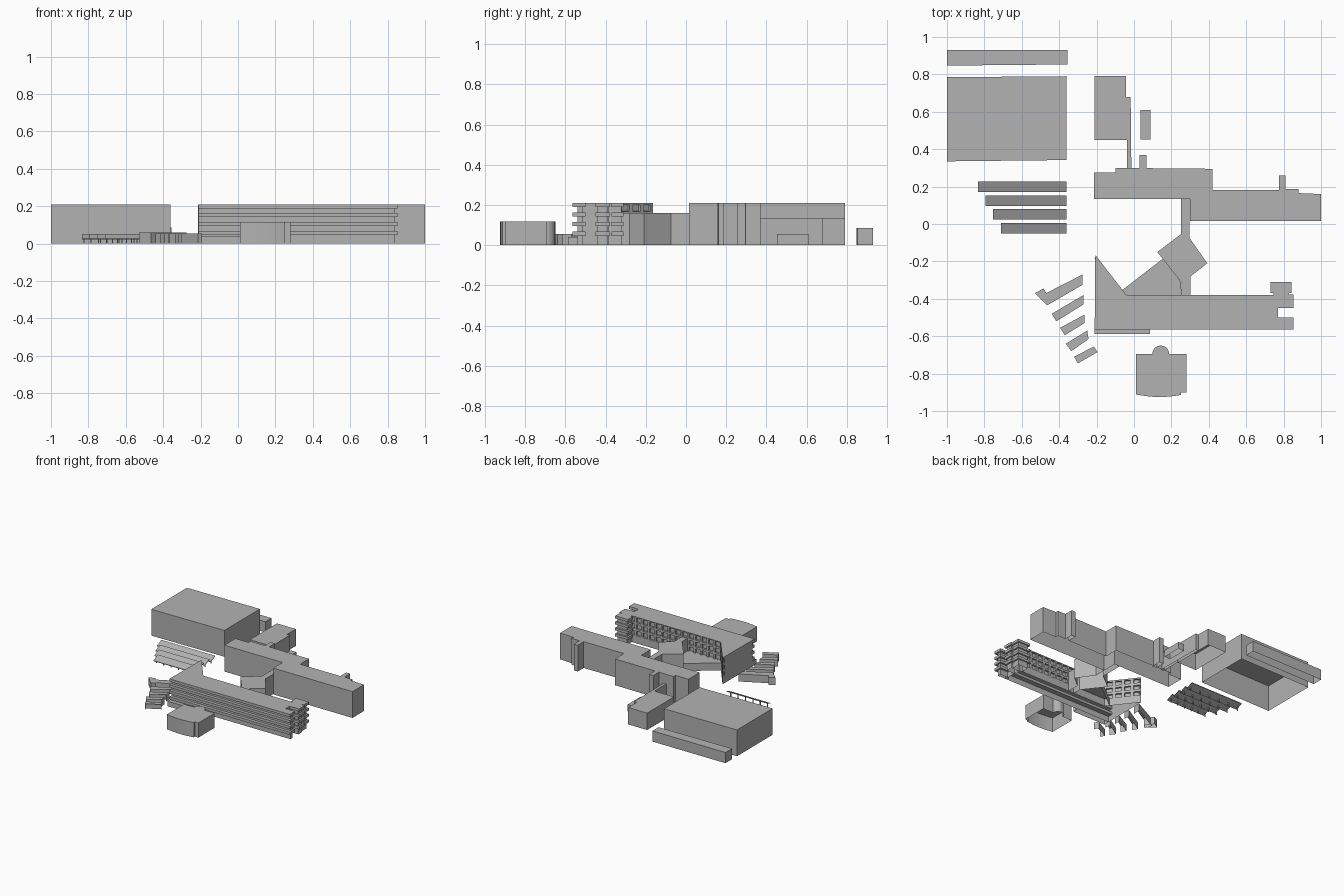
import bpy, bmesh, math
from mathutils import Vector

if "Cube" in bpy.data.objects:
    bpy.data.objects.remove(bpy.data.objects["Cube"])

# Dark grey shared by every part
grey = bpy.data.materials.new("dark_grey")
grey.diffuse_color = (0.45, 0.45, 0.45, 1)
grey.use_nodes = True
grey.node_tree.nodes["Principled BSDF"].inputs["Base Color"].default_value = grey.diffuse_color


def finish(name, bm):
    mesh = bpy.data.meshes.new(name)
    bm.to_mesh(mesh)
    bm.free()
    mesh.materials.append(grey)
    ob = bpy.data.objects.new(name, mesh)
    bpy.context.collection.objects.link(ob)
    return ob


def prism(name, pts, h, z=0.0, skip=(), bottom=False):
    """Extruded counter-clockwise outline; hollow underneath unless bottom is set."""
    bm = bmesh.new()
    lo = [bm.verts.new((x, y, z)) for x, y in pts]
    hi = [bm.verts.new((x, y, h)) for x, y in pts]
    n = len(pts)
    for i in range(n):
        if i not in skip:
            j = (i + 1) % n
            bm.faces.new((lo[i], lo[j], hi[j], hi[i]))
    bm.faces.new(hi)
    if bottom:
        bm.faces.new(lo[::-1])
    return finish(name, bm)


def rect(x0, x1, y0, y1):
    return [(x0, y0), (x1, y0), (x1, y1), (x0, y1)]


def window_wall(name, a, b, cols, rows, h, frame):
    """Wall from a to b; every floor above the lowest has recessed windows."""
    bm = bmesh.new()
    a, b = Vector((*a, 0)), Vector((*b, 0))
    grid = [[bm.verts.new(a.lerp(b, c / cols) + Vector((0, 0, h * r / rows)))
             for c in range(cols + 1)] for r in range(rows + 1)]
    faces = [bm.faces.new((grid[r][c], grid[r][c + 1], grid[r + 1][c + 1], grid[r + 1][c]))
             for r in range(rows) for c in range(cols)]
    bm.normal_update()
    faces = faces[cols:]
    bmesh.ops.inset_individual(bm, faces=faces, thickness=frame)
    bm.normal_update()
    bmesh.ops.inset_individual(bm, faces=faces, thickness=0.0005, depth=-0.014)
    return finish(name, bm)


H = 0.21

# Large hall and long low block behind it
prism("large_hall", [(-1, 0.335), (-0.36, 0.342), (-0.36, 0.79), (-1, 0.785)], H)
prism("rear_strip", [(-1, 0.847), (-0.355, 0.853), (-0.355, 0.93), (-1, 0.93)], 0.085)

# Annexes behind the north wing
prism("annex", rect(-0.21, -0.042, 0.45, 0.79), 0.135)
prism("annex_corridor", [(-0.037, 0.29), (-0.014, 0.29), (-0.018, 0.68), (-0.042, 0.68), (-0.042, 0.45), (-0.037, 0.45)], 0.135)
prism("small_shed", rect(0.035, 0.088, 0.453, 0.61), 0.055)
prism("rear_shaft", rect(0.03, 0.067, 0.29, 0.37), H)

# North wing
prism("north_wing", [
    (-0.215, 0.135), (0.3, 0.135), (0.3, 0.017), (1, 0.015), (1, 0.16), (0.88, 0.165),
    (0.88, 0.187), (0.81, 0.187), (0.81, 0.258), (0.775, 0.258), (0.775, 0.183),
    (0.42, 0.183), (0.42, 0.295), (-0.10, 0.30), (-0.10, 0.275), (-0.215, 0.275)], H)

# Link building between the wings
prism("link_building", [
    (0.125, -0.15), (0.255, -0.315), (0.255, -0.38), (0.303, -0.38), (0.303, -0.28),
    (0.392, -0.21), (0.297, -0.075), (0.297, 0.135), (0.25, 0.135), (0.25, -0.055)], 0.16)
prism("low_wedge", [(-0.065, -0.355), (-0.04, -0.38), (0.255, -0.38), (0.25, -0.31), (0.155, -0.185)], 0.06)

# South wing body, with windowed rear and diagonal walls
prism("south_wing", [(-0.21, -0.54), (0.77, -0.54), (0.77, -0.38), (-0.04, -0.38), (-0.207, -0.165)], H, skip=(2, 3))
window_wall("rear_window_wall", (0.77, -0.38), (-0.04, -0.38), 14, 4, H, 0.011)
window_wall("diagonal_window_wall", (-0.04, -0.38), (-0.207, -0.165), 4, 4, H, 0.015)
prism("front_plinth", rect(-0.21, 0.085, -0.587, -0.54), 0.04)

# End balcony cores and projecting bands on each floor
prism("balcony_core_front", rect(0.76, 0.84, -0.54, -0.515), H)
prism("balcony_core_rear", rect(0.76, 0.84, -0.44, -0.39), H)
prism("stair_tower_core", rect(0.745, 0.83, -0.385, -0.32), H)
for i in range(4):
    top = H - i * 0.0475
    for part, area in (("front_band", rect(-0.21, 0.853, -0.565, -0.5)),
                       ("rear_balcony", rect(0.76, 0.853, -0.45, -0.378)),
                       ("stair_band", rect(0.73, 0.842, -0.37, -0.31))):
        prism(f"{part}_{i}", area, top, top - 0.021, bottom=True)

# Pavilion with shallow curved front and rounded rear bay
front = [(0.01 + 0.24 * t / 8, -0.905 - 0.02 * math.sin(math.pi * (0.1 + 0.75 * t / 8))) for t in range(9)]
bay = [(0.143 + 0.045 * math.cos(math.pi * t / 10), -0.695 + 0.045 * math.sin(math.pi * t / 10)) for t in range(11)]
prism("pavilion", front + [(0.25, -0.90), (0.28, -0.90), (0.28, -0.695)] + bay + [(0.01, -0.695)], 0.117)

# Slanted garden shelters: roof with rear and end walls, open on the south side
shelters = [
    [(-0.275, -0.27), (-0.49, -0.38), (-0.465, -0.435), (-0.275, -0.325)],
    [(-0.27, -0.38), (-0.44, -0.48), (-0.415, -0.52), (-0.27, -0.43)],
    [(-0.265, -0.485), (-0.395, -0.555), (-0.37, -0.595), (-0.265, -0.53)],
    [(-0.25, -0.57), (-0.365, -0.64), (-0.335, -0.68), (-0.243, -0.615)],
    [(-0.215, -0.655), (-0.32, -0.71), (-0.30, -0.745), (-0.195, -0.685)]]
for i, pts in enumerate(shelters):
    prism(f"garden_shelter_{i}", pts, 0.06 if i == 0 else 0.055, skip=(2,))
prism("shelter_end_block", [(-0.53, -0.37), (-0.465, -0.435), (-0.44, -0.41), (-0.485, -0.345)], 0.06)

# Rows of sloping canopies on short posts
for i, (x0, y0) in enumerate([(-0.835, 0.17), (-0.795, 0.095), (-0.755, 0.023), (-0.71, -0.052)]):
    roof = prism(f"canopy_roof_{i}", rect(x0, -0.36, y0, y0 + 0.057), 0.052, 0.047, bottom=True)
    for v in roof.data.vertices:
        v.co.z -= 0.025 * (y0 + 0.057 - v.co.y) / 0.057
    for k in range(6):
        x = x0 + 0.01 + (-0.375 - x0 - 0.01) * k / 5
        prism(f"canopy_post_{i}_{k}", rect(x - 0.003, x + 0.003, y0 + 0.02, y0 + 0.026), 0.033)
